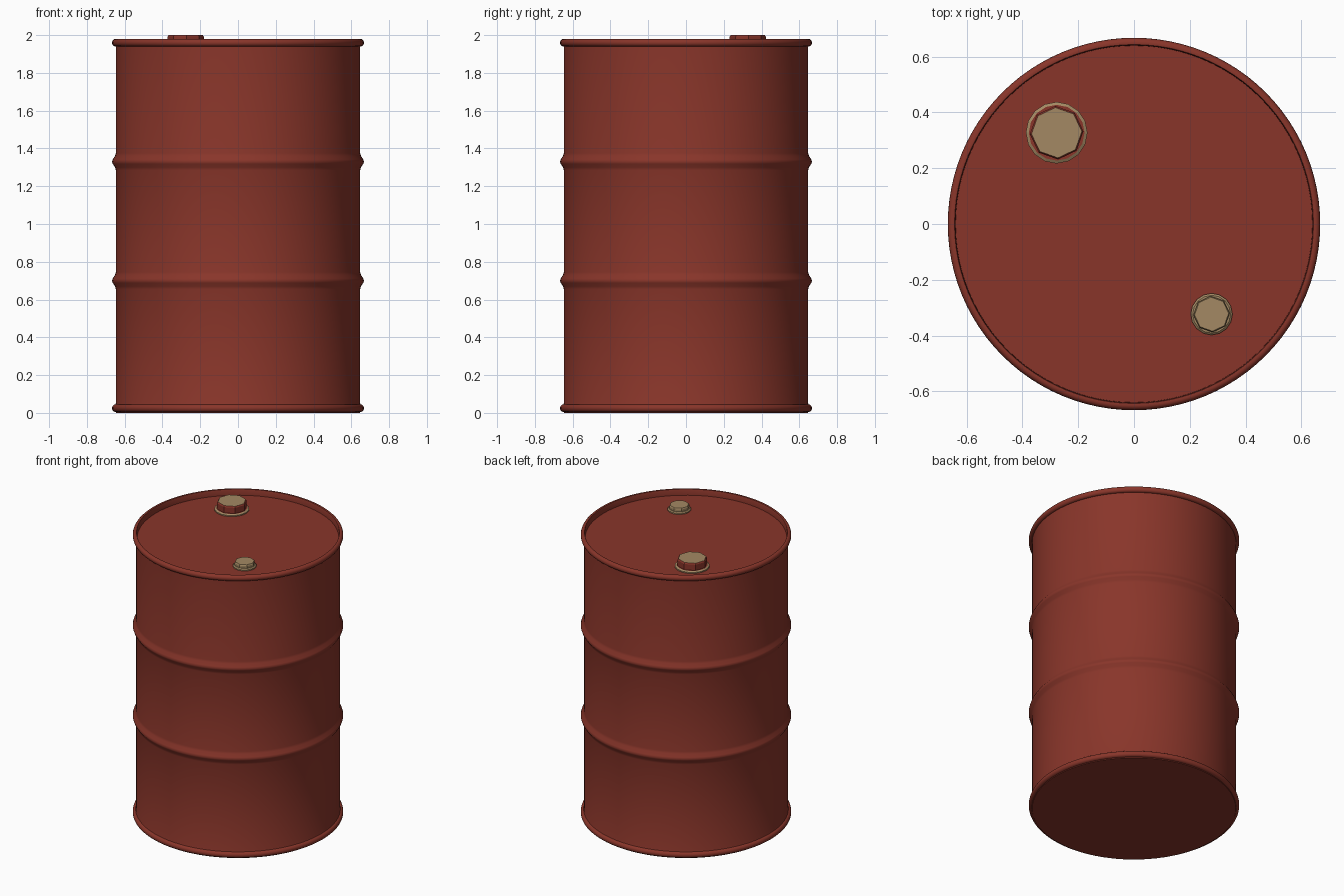
import bpy, bmesh, math

if "Cube" in bpy.data.objects:
    bpy.data.objects.remove(bpy.data.objects["Cube"])


def material(name, rgb):
    m = bpy.data.materials.new(name)
    m.diffuse_color = (*rgb, 1)
    m.use_nodes = True
    m.node_tree.nodes["Principled BSDF"].inputs["Base Color"].default_value = m.diffuse_color
    return m


red = material("oxide red paint", (0.25, 0.036, 0.023))
tan = material("dull brass", (0.37, 0.25, 0.125))


def lathe(name, profile, sides, mats, loc=(0, 0, 0), mat_rule=None, smooth=True, turn=0.0):
    """Spin an (r, z) profile around z; open ends are capped."""
    bm = bmesh.new()
    rings = []
    for r, z in profile:
        rings.append([bm.verts.new((r * math.cos(turn + 2 * math.pi * i / sides),
                                    r * math.sin(turn + 2 * math.pi * i / sides), z))
                      for i in range(sides)])
    for a, b in zip(rings, rings[1:]):
        for i in range(sides):
            j = (i + 1) % sides
            bm.faces.new((a[i], a[j], b[j], b[i]))
    bm.faces.new(rings[0][::-1])
    bm.faces.new(rings[-1])
    bm.normal_update()
    if mat_rule:
        for f in bm.faces:
            f.material_index = mat_rule(f)
    me = bpy.data.meshes.new(name)
    bm.to_mesh(me)
    bm.free()
    for m in mats:
        me.materials.append(m)
    ob = bpy.data.objects.new(name, me)
    ob.location = loc
    bpy.context.collection.objects.link(ob)
    if smooth:
        bpy.context.view_layer.objects.active = ob
        ob.select_set(True)
        bpy.ops.object.shade_smooth_by_angle(angle=math.radians(40))
        ob.select_set(False)
    return ob


BODY, RIM, LID = 0.647, 0.667, 1.938


def rib(z):
    """Rolled hoop bulging out of the wall."""
    return [(BODY, z - 0.045), (BODY + 0.004, z - 0.03), (RIM - 0.004, z - 0.012), (RIM, z),
            (RIM - 0.004, z + 0.012), (BODY + 0.004, z + 0.03), (BODY, z + 0.045)]


def bead(z, start, end, steps=8):
    """Half-round rolled chime edge."""
    h = 0.02
    return [(RIM - 0.018 + 0.018 * math.cos(math.radians(start + (end - start) * i / steps)),
             z + h * math.sin(math.radians(start + (end - start) * i / steps)))
            for i in range(steps + 1)]


# Drum shell with chimes, two hoops and recessed lid
profile = [(0.645, 0.004)] + bead(0.025, -80, 90) + [(BODY, 0.05)]
profile += rib(0.70) + rib(1.33)
profile += [(BODY, 1.94)] + bead(1.96, -90, 110) + [(0.64, 1.972), (0.639, LID)]
lathe("drum_shell", profile, 96, [red])

# Flat base
lathe("drum_base", [(0.645, 0.0), (0.648, 0.008)], 96, [red])


def bung(name, x, y, r, top, side_mat):
    """Octagonal plug on a thin round flange."""
    lathe(name + "_flange", [(r * 1.15, LID - 0.005), (r * 1.15, LID + 0.008), (r * 1.04, LID + 0.014)],
          16, [red, tan], (x, y, 0), lambda f: side_mat if f.normal.z > 0.9 else 1, False)
    lathe(name + "_plug", [(r, LID), (r, top - 0.008), (r * 0.94, top)],
          8, [red, tan], (x, y, 0), lambda f: 1 if f.normal.z > 0.9 else side_mat, False,
          math.radians(3))


bung("large_bung", -0.277, 0.327, 0.096, 2.0, 0)
bung("small_bung", 0.278, -0.323, 0.065, 1.975, 1)
